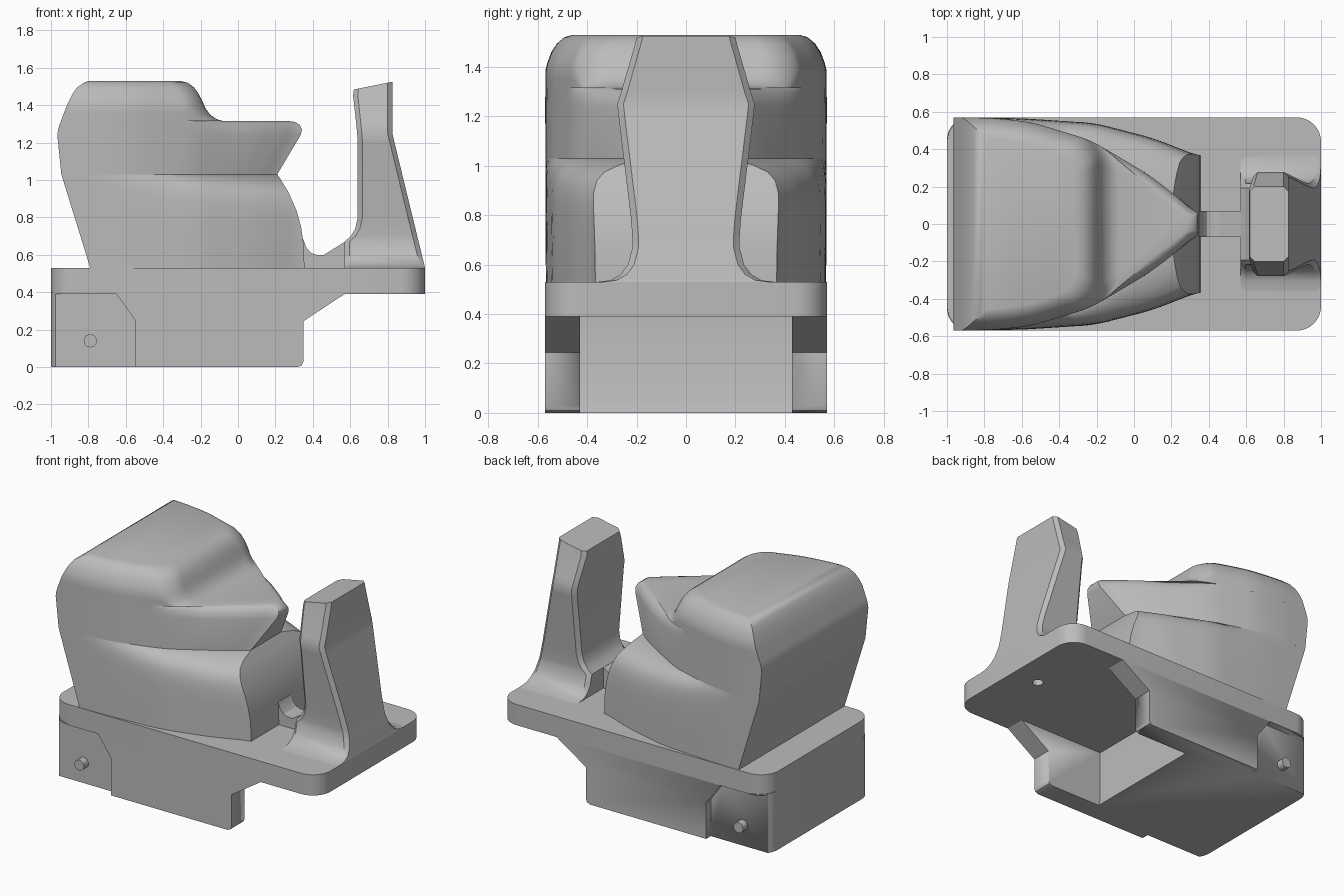
import bpy, bmesh, math
from mathutils import Matrix

cube = bpy.data.objects.get("Cube")
if cube:
    bpy.data.objects.remove(cube, do_unlink=True)

grey = bpy.data.materials.new("plain grey")
grey.use_nodes = True
grey.diffuse_color = (0.5, 0.5, 0.5, 1)
grey.node_tree.nodes["Principled BSDF"].inputs["Base Color"].default_value = (0.5, 0.5, 0.5, 1)


def finish(name, bm, angle=30):
    bmesh.ops.remove_doubles(bm, verts=bm.verts, dist=0.0005)
    bmesh.ops.recalc_face_normals(bm, faces=bm.faces)
    mesh = bpy.data.meshes.new(name)
    bm.to_mesh(mesh)
    bm.free()
    mesh.materials.append(grey)
    ob = bpy.data.objects.new(name, mesh)
    bpy.context.collection.objects.link(ob)
    activate(ob)
    bpy.ops.object.shade_smooth_by_angle(angle=math.radians(angle))
    return ob


def activate(ob):
    bpy.ops.object.select_all(action="DESELECT")
    ob.select_set(True)
    bpy.context.view_layer.objects.active = ob


def prism(name, profile, y0, y1, bevel=0, pick=None):
    """Extrude an xz profile along y, rounding the picked edges."""
    bm = bmesh.new()
    face = bm.faces.new([bm.verts.new((x, y0, z)) for x, z in profile])
    top = bmesh.ops.extrude_face_region(bm, geom=[face])["geom"]
    bmesh.ops.translate(bm, vec=(0, y1 - y0, 0),
                        verts=[v for v in top if isinstance(v, bmesh.types.BMVert)])
    if pick:
        edges = [e for e in bm.edges if pick(e.verts[0].co, e.verts[1].co)]
        bmesh.ops.bevel(bm, geom=edges, offset=bevel, segments=8, profile=0.5, affect="EDGES")
    return finish(name, bm)


def loft(name, rings, angle=30):
    """Skin a stack of closed rings and cap both ends."""
    bm = bmesh.new()
    rows = [[bm.verts.new(p) for p in ring] for ring in rings]
    n = len(rows[0])
    for a, b in zip(rows, rows[1:]):
        for i in range(n):
            j = (i + 1) % n
            bm.faces.new((a[i], a[j], b[j], b[i]))
    bm.faces.new(rows[0])
    bm.faces.new(rows[-1])
    return finish(name, bm, angle)


def cylinder(name, radius, depth, place, axis):
    bm = bmesh.new()
    turn = Matrix.Rotation(math.pi / 2, 4, "X") if axis == "y" else Matrix()
    bmesh.ops.create_cone(bm, cap_ends=True, segments=24, radius1=radius, radius2=radius,
                          depth=depth, matrix=Matrix.Translation(place) @ turn)
    return finish(name, bm)


def cut(ob, cutter):
    cutter.hide_render = True
    activate(ob)
    mod = ob.modifiers.new("cut", "BOOLEAN")
    mod.operation = "DIFFERENCE"
    mod.solver = "EXACT"
    mod.object = cutter
    bpy.ops.object.modifier_apply(modifier=mod.name)
    bpy.data.objects.remove(cutter, do_unlink=True)


def table(points, t):
    for (a, u), (b, v) in zip(points, points[1:]):
        if t <= b:
            return u + (v - u) * max(0, (t - a) / (b - a))
    return points[-1][1]


def curve(points, t):
    """Smoothed table lookup."""
    return sum(table(points, t + d * 0.03) for d in range(-2, 3)) / 5


def clamp(t):
    return max(0, min(1, t))


def upright(a, b):
    return abs(a.x - b.x) < 0.001 and abs(a.y - b.y) < 0.001


# Base plate with rounded corners
plate = prism("base_plate", [(-1, .39), (1, .39), (1, .53), (-1, .53)], -.57, .57, .13, upright)
cut(plate, cylinder("plate_hole", .035, .1, (.8, 0, .39), "z"))

# Lower block: rounded back corners, open pocket between two prongs, side recesses
block = prism("lower_block", [(-1, 0), (.32, 0), (.341, .009), (.35, .03), (.35, .245),
                              (.57, .39), (.57, .4), (-1, .4)], -.57, .57, .12,
              lambda a, b: upright(a, b) and a.x < -.9)
cut(block, prism("pocket", [(-.05, -.1), (.7, -.1), (.7, .39), (-.08, .39), (-.08, .04),
                            (-.07, .015)], -.43, .43))
for side in (-1, 1):
    y0, y1 = sorted((side * .52, side * .7))
    cut(block, prism("recess", [(-1.1, -.1), (-.55, -.1), (-.55, .25), (-.65, .39),
                                (-1.1, .39)], y0, y1))
    cylinder("side_pin", .035, .1, (-.79, side * .52, .14), "y")

# Body outlines: half widths along x, and the sloping back edge along z
HOOD = [(-.97, .57), (-.75, .567), (-.55, .545), (-.235, .45), (.085, .26), (.29, .1), (.34, .04)]
SKIRT = [(-1, .57), (-.6, .565), (-.21, .54), (.1, .46), (.355, .36)]
BACK = [(.53, -.79), (1.08, -.96), (1.18, -.975), (1.28, -.96), (1.4, -.915), (1.48, -.875),
        (1.51, -.845), (1.53, -.8)]


def body_ring(z, front, width, corner=0):
    """Mirrored plan outline at height z, with optional rounded front corners."""
    back = table(BACK, z)
    half = []
    for i in range(33):
        s = i / 32
        x = back + (front - back) * (1 - (1 - s) ** 1.6)
        y = width(x)
        over = x - (front - corner)
        if corner and over > 0:
            y -= corner - math.sqrt(max(0, corner ** 2 - over ** 2))
        half.append((x, max(y, .012), z))
    return half + [(x, -y, z) for x, y, z in reversed(half)]


# Skirt: the lower body, its shoulder closing in to the hood
rings = []
for z, front, blend in [(.53, .355, 0), (.65, .352, 0), (.75, .337, 0), (.83, .315, .01),
                        (.89, .29, .04), (.94, .267, .12), (.975, .245, .27),
                        (1.005, .227, .55), (1.03, .21, 1)]:
    rings.append(body_ring(z, front, lambda x: curve(SKIRT, x) * (1 - blend)
                           + min(curve(HOOD, x), curve(SKIRT, x)) * blend))
loft("body_skirt", rings, 40)

# Hood: undercut nose, shelf with a soft rim, and a filleted cabin on top
rings = []
for z, front, rim in [(1.03, .21, 0), (1.24, .335, 0), (1.27, .342, .008), (1.295, .33, .025),
                      (1.31, .305, .045), (1.315, .27, .065)]:
    rings.append(body_ring(z, front, lambda x: curve(HOOD, x) - rim * clamp((x + .3) / .25)))
for z, front, inset in [(1.315, -.08, 0), (1.325, -.115, 0), (1.35, -.15, 0), (1.385, -.175, 0),
                        (1.42, -.19, .012), (1.46, -.21, .032), (1.495, -.235, .062),
                        (1.52, -.27, .1), (1.53, -.31, .14)]:
    rings.append(body_ring(z, front, lambda x: curve(HOOD, x) - inset * (.7 + .3 * clamp(x + 1)),
                           .1))
loft("body_hood", rings, 40)

# Rib joining the body and the post
prism("rib", [(.3, .5), (.3, .7), (.35, .68), (.365, .64), (.39, .61), (.42, .6), (.46, .6),
              (.58, .675), (.62, .5)], -.07, .07)

# Post: flared foot, widening stem, narrowed slanted head
rings = []
for z, x0, x1, w in [(.53, .57, 1, .36), (.537, .57, .998, .305), (.56, .57, .993, .265),
                     (.6, .57, .983, .235), (.67, .57, .966, .217), (.7, .603, .958, .217),
                     (.74, .627, .949, .219), (.8, .64, .934, .224), (1.2, .64, .837, .273),
                     (1.25, .637, .825, .278), (1.3, .632, .825, .262), (1.47, .615, .825, .207),
                     (1.5, .62, .825, .2)]:
    c = .025
    half = [(x0, w - c), (x0 + c, w), (x1 - c, w), (x1, w - c)]
    outline = half + [(x, -y) for x, y in reversed(half)]
    tilt = .2 if z > 1.4 else 0
    rings.append([(x, y, z + tilt * (x - .7)) for x, y in outline])
loft("post", rings, 32)
